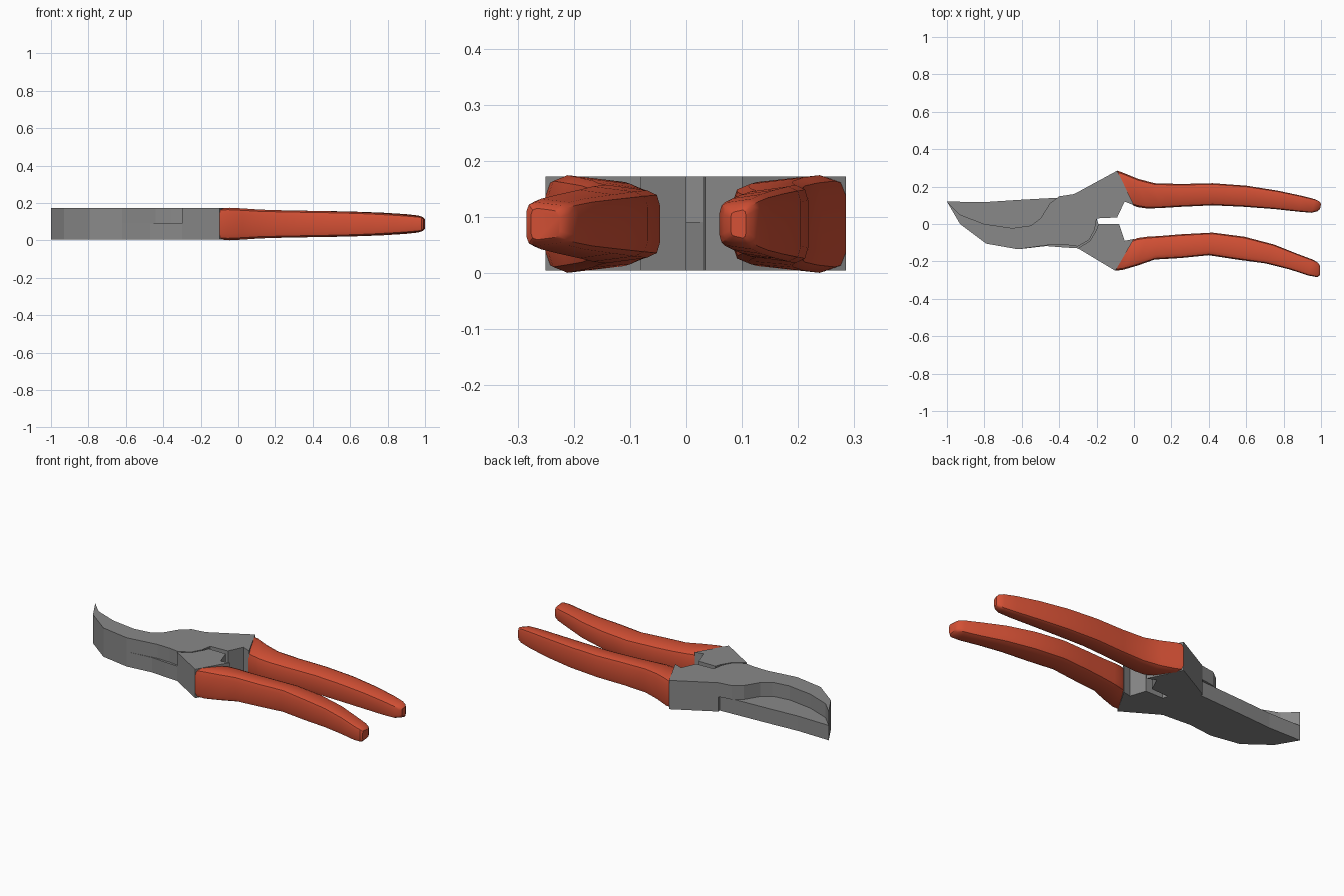
import bpy, bmesh

cube = bpy.data.objects.get("Cube")
if cube:
    bpy.data.objects.remove(cube, do_unlink=True)


def material(name, color):
    m = bpy.data.materials.new(name)
    m.use_nodes = True
    m.diffuse_color = color
    m.node_tree.nodes["Principled BSDF"].inputs["Base Color"].default_value = color
    return m


steel = material("grey steel", (0.25, 0.25, 0.25, 1))
rubber = material("red rubber", (0.65, 0.08, 0.035, 1))
BOTTOM, SEAM, TOP = 0.005, 0.091, 0.172
MIDDLE = 0.0875


def finish(bm, name, mat):
    bmesh.ops.recalc_face_normals(bm, faces=bm.faces)
    mesh = bpy.data.meshes.new(name)
    bm.to_mesh(mesh)
    bm.free()
    mesh.materials.append(mat)
    obj = bpy.data.objects.new(name, mesh)
    bpy.context.collection.objects.link(obj)
    return obj


def plate(name, outline, z0, z1):
    """Flat steel piece cut to an outline."""
    bm = bmesh.new()
    face = bm.faces.new([bm.verts.new((x, y, z0)) for x, y in outline])
    walls = bmesh.ops.extrude_face_region(bm, geom=[face])
    verts = [g for g in walls["geom"] if isinstance(g, bmesh.types.BMVert)]
    bmesh.ops.translate(bm, verts=verts, vec=(0, 0, z1 - z0))
    if not any(len(f.verts) > 4 and f.calc_center_median().z < z0 + 0.001 for f in bm.faces):
        bm.faces.new([v for v in bm.verts if v not in verts])
    return finish(bm, name, steel)


def grip(name, sections):
    """Loft a rounded, inward-tapering section between outer and inner edges."""
    half = [(0, 0.6), (0.05, 0.88), (0.2, 1), (0.8, 0.86), (0.95, 0.74), (1, 0.45)]
    ring = half + [(t, -v) for t, v in reversed(half)]
    bm = bmesh.new()
    rings = []
    for xo, yo, xi, yi, h in sections:
        rings.append([bm.verts.new((xo + (xi - xo) * t, yo + (yi - yo) * t, MIDDLE + h * v))
                      for t, v in ring])
    n = len(ring)
    for a, b in zip(rings, rings[1:]):
        for i in range(n):
            j = (i + 1) % n
            bm.faces.new((a[i], a[j], b[j], b[i]))
    bm.faces.new(rings[0])
    bm.faces.new(rings[-1])
    obj = finish(bm, name, rubber)
    bpy.ops.object.select_all(action='DESELECT')
    obj.select_set(True)
    bpy.context.view_layer.objects.active = obj
    bpy.ops.object.shade_smooth_by_angle(angle=0.6)


# Shared outlines
belly = [(-1, 0.12), (-0.93, 0), (-0.79, -0.105), (-0.62, -0.135)]
back_tang = [(-0.2, 0.03), (-0.09, 0.035), (-0.05, 0.12), (0, 0.1), (-0.09, 0.285), (-0.32, 0.16)]
front_tang = [(-0.3, -0.13), (-0.1, -0.25), (0, -0.08), (-0.05, -0.09), (-0.08, 0), (-0.19, 0)]
back_shoulder = [(-0.32, 0.145), (-0.24, 0.1)]

# Hooked jaw on the upper layer, with the rest of its tang below
plate("hooked_jaw", belly + [(-0.44, -0.11), (-0.36, -0.112), (-0.3, -0.12), (-0.24, -0.085),
      (-0.21, -0.03)] + back_tang + [(-0.4, 0.148), (-0.45, 0.11), (-0.5, 0.03),
      (-0.55, -0.008), (-0.65, -0.022), (-0.8, 0), (-0.93, 0.05)], SEAM, TOP)
plate("back_tang", back_tang + back_shoulder, BOTTOM, SEAM)

# Broad blade on the lower layer, with the rest of its tang above
plate("broad_blade", belly + [(-0.47, -0.118), (-0.38, -0.125)] + front_tang
      + [(-0.2, 0.03)] + back_shoulder[::-1] + [(-0.6, 0.13), (-0.8, 0.117)], BOTTOM, SEAM)
plate("front_tang", front_tang + [(-0.2, -0.03), (-0.235, -0.09)], SEAM, TOP)

# Handle grips: outer x, y, inner x, y, half height
grip("back_grip", [
    (-0.09, 0.285, -0.005, 0.1, 0.084), (-0.06, 0.275, 0.02, 0.09, 0.087),
    (0.02, 0.242, 0.07, 0.083, 0.083), (0.11, 0.218, 0.14, 0.085, 0.077),
    (0.25, 0.214, 0.25, 0.092, 0.073), (0.42, 0.218, 0.42, 0.1, 0.07),
    (0.6, 0.205, 0.59, 0.092, 0.067), (0.77, 0.178, 0.75, 0.08, 0.061),
    (0.9, 0.15, 0.88, 0.066, 0.053), (0.97, 0.132, 0.95, 0.06, 0.045),
    (0.992, 0.12, 0.98, 0.068, 0.037), (1, 0.107, 0.995, 0.08, 0.025)])
grip("front_grip", [
    (-0.1, -0.25, -0.005, -0.085, 0.084), (-0.06, -0.245, 0.02, -0.075, 0.087),
    (0.02, -0.222, 0.07, -0.068, 0.083), (0.11, -0.19, 0.14, -0.064, 0.077),
    (0.25, -0.182, 0.25, -0.055, 0.073), (0.4, -0.167, 0.42, -0.046, 0.07),
    (0.55, -0.19, 0.59, -0.068, 0.067), (0.7, -0.21, 0.75, -0.11, 0.061),
    (0.83, -0.242, 0.88, -0.162, 0.053), (0.93, -0.275, 0.96, -0.192, 0.045),
    (0.98, -0.284, 0.985, -0.208, 0.039), (0.993, -0.276, 0.995, -0.225, 0.028)])
